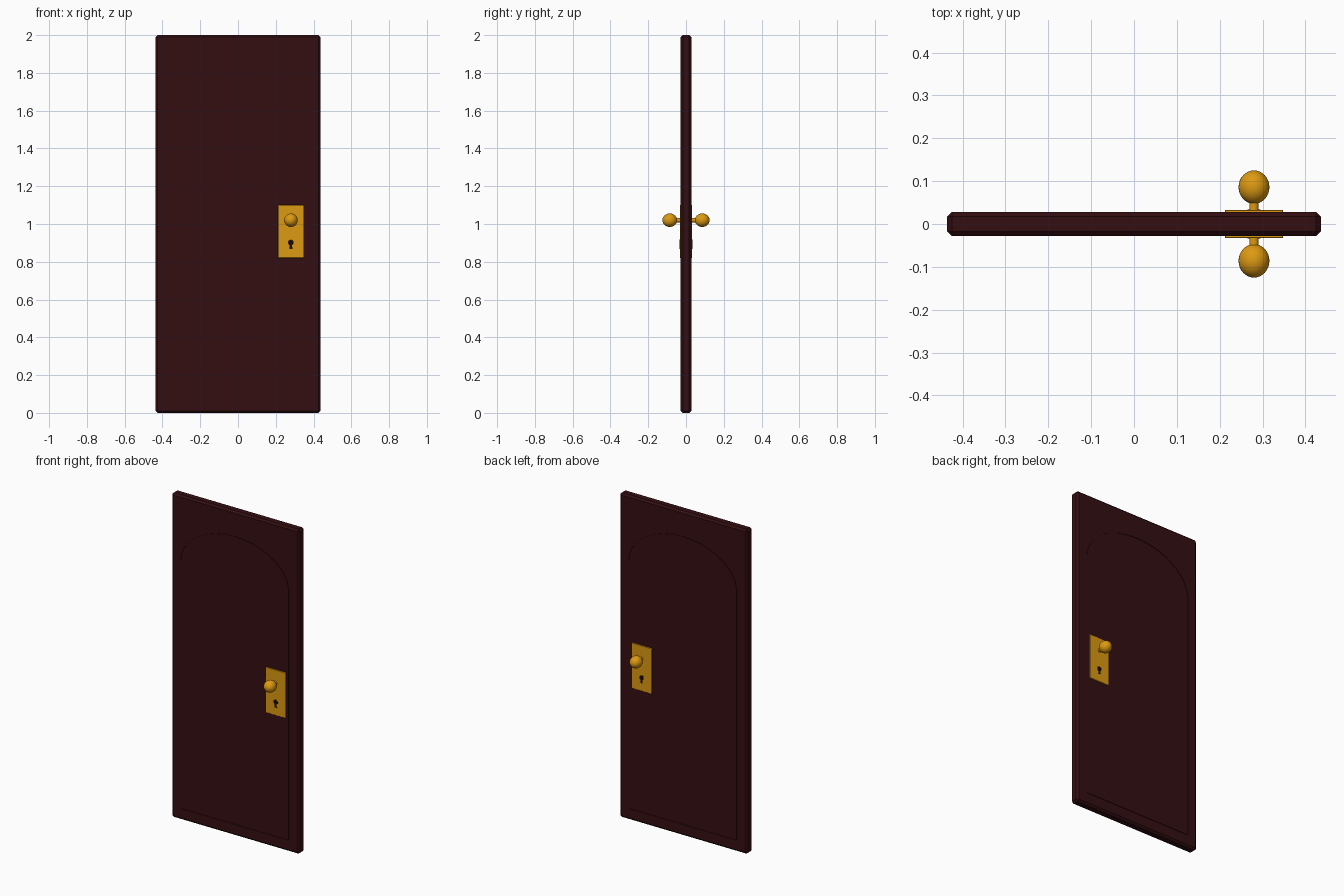
import bpy, math
from mathutils import Vector

cube = bpy.data.objects.get("Cube")
if cube:
    bpy.data.objects.remove(cube, do_unlink=True)


def make_material(name, color):
    mat = bpy.data.materials.new(name)
    mat.use_nodes = True
    mat.diffuse_color = color
    mat.node_tree.nodes["Principled BSDF"].inputs["Base Color"].default_value = color
    return mat


wood = make_material("dark red wood", (0.034, 0.0045, 0.006, 1))
brass = make_material("brass", (0.72, 0.32, 0.006, 1))
black = make_material("keyhole black", (0.012, 0.003, 0.003, 1))


def mesh_object(name, verts, faces, mat):
    mesh = bpy.data.meshes.new(name)
    mesh.from_pydata(verts, [], faces)
    obj = bpy.data.objects.new(name, mesh)
    bpy.context.collection.objects.link(obj)
    mesh.materials.append(mat)
    return obj


def apply_modifier(obj, mod):
    bpy.context.view_layer.objects.active = obj
    bpy.ops.object.modifier_apply(modifier=mod.name)


def box(name, center, size, mat, bevel):
    bpy.ops.mesh.primitive_cube_add(size=1, location=center)
    obj = bpy.context.object
    obj.name = name
    obj.scale = size
    bpy.ops.object.transform_apply(location=False, rotation=False, scale=True)
    obj.data.materials.append(mat)
    mod = obj.modifiers.new("Bevel", 'BEVEL')
    mod.width = bevel
    mod.segments = 1
    apply_modifier(obj, mod)
    return obj


def arch(inset, steps=32):
    """Arched panel outline as (x, z) points."""
    w, base, spring, rise = 0.37 - inset, 0.07 + inset, 1.6, 0.25 - inset
    pts = [(-w, base), (w, base)]
    for i in range(steps + 1):
        a = math.pi * i / steps
        pts.append((w * math.cos(a), spring + rise * math.sin(a)))
    return pts


def groove_cutter(y0, y1):
    """Closed ring that follows the arched outline."""
    outer, inner = arch(0), arch(0.005)
    n = len(outer)
    loops = [(outer, y0), (inner, y0), (inner, y1), (outer, y1)]
    verts = [(x, y, z) for pts, y in loops for x, z in pts]
    faces = []
    for k in range(4):
        m = (k + 1) % 4
        for i in range(n):
            j = (i + 1) % n
            faces.append((k * n + i, k * n + j, m * n + j, m * n + i))
    cutter = mesh_object("groove_cutter", verts, faces, wood)
    cutter.hide_render = True
    return cutter


# Door slab with chamfered edges and an arched groove on both faces
HALF = 0.028
door = box("door_slab", (0, 0, 1), (0.872, 2 * HALF, 2), wood, 0.011)
for y0, y1 in ((-HALF - 0.01, -HALF + 0.003), (HALF - 0.003, HALF + 0.01)):
    cutter = groove_cutter(y0, y1)
    # Make the cutter's normals point outwards
    bpy.ops.object.select_all(action='DESELECT')
    cutter.select_set(True)
    bpy.context.view_layer.objects.active = cutter
    bpy.ops.object.mode_set(mode='EDIT')
    bpy.ops.mesh.select_all(action='SELECT')
    bpy.ops.mesh.normals_make_consistent(inside=False)
    bpy.ops.object.mode_set(mode='OBJECT')
    mod = door.modifiers.new("Groove", 'BOOLEAN')
    mod.operation = 'DIFFERENCE'
    mod.solver = 'EXACT'
    mod.object = cutter
    apply_modifier(door, mod)
    bpy.data.objects.remove(cutter, do_unlink=True)


def keyhole(name, x, z, y0, y1):
    """Round hole with a flared slot below, as a thin plate."""
    r, steps = 0.015, 20
    pts = [(x - 0.008, z - 0.034), (x + 0.008, z - 0.034)]
    for i in range(steps + 1):
        a = math.radians(-65 + 310 * i / steps)
        pts.append((x + r * math.cos(a), z + r * math.sin(a)))
    n = len(pts)
    verts = [(px, y, pz) for y in (y0, y1) for px, pz in pts]
    faces = [tuple(range(n)), tuple(reversed(range(n, 2 * n)))]
    faces += [(i, i + n, (i + 1) % n + n, (i + 1) % n) for i in range(n)]
    return mesh_object(name, verts, faces, black)


# Lock plate, keyhole, stem and knob on each side
LOCK_X, KNOB_Z = 0.28, 1.02
for side, s in (("front", -1), ("back", 1)):
    box(side + "_lock_plate", (LOCK_X, s * 0.0295, 0.96), (0.136, 0.007, 0.28), brass, 0.0015)
    keyhole(side + "_keyhole", LOCK_X, 0.902, *sorted((s * 0.031, s * 0.0342)))

    bpy.ops.mesh.primitive_cylinder_add(vertices=24, radius=0.011, depth=0.04,
                                        location=(LOCK_X, s * 0.045, KNOB_Z),
                                        rotation=(math.pi / 2, 0, 0))
    stem = bpy.context.object
    stem.name = side + "_knob_stem"

    bpy.ops.mesh.primitive_uv_sphere_add(segments=32, ring_count=16, radius=1,
                                         location=(LOCK_X, s * 0.086, KNOB_Z),
                                         rotation=(math.pi / 2, 0, 0))
    knob = bpy.context.object
    knob.name = side + "_knob"
    knob.scale = (0.036, 0.036, 0.039)

    for obj in (stem, knob):
        obj.data.materials.append(brass)
        bpy.ops.object.select_all(action='DESELECT')
        obj.select_set(True)
        bpy.context.view_layer.objects.active = obj
        bpy.ops.object.shade_smooth_by_angle()
